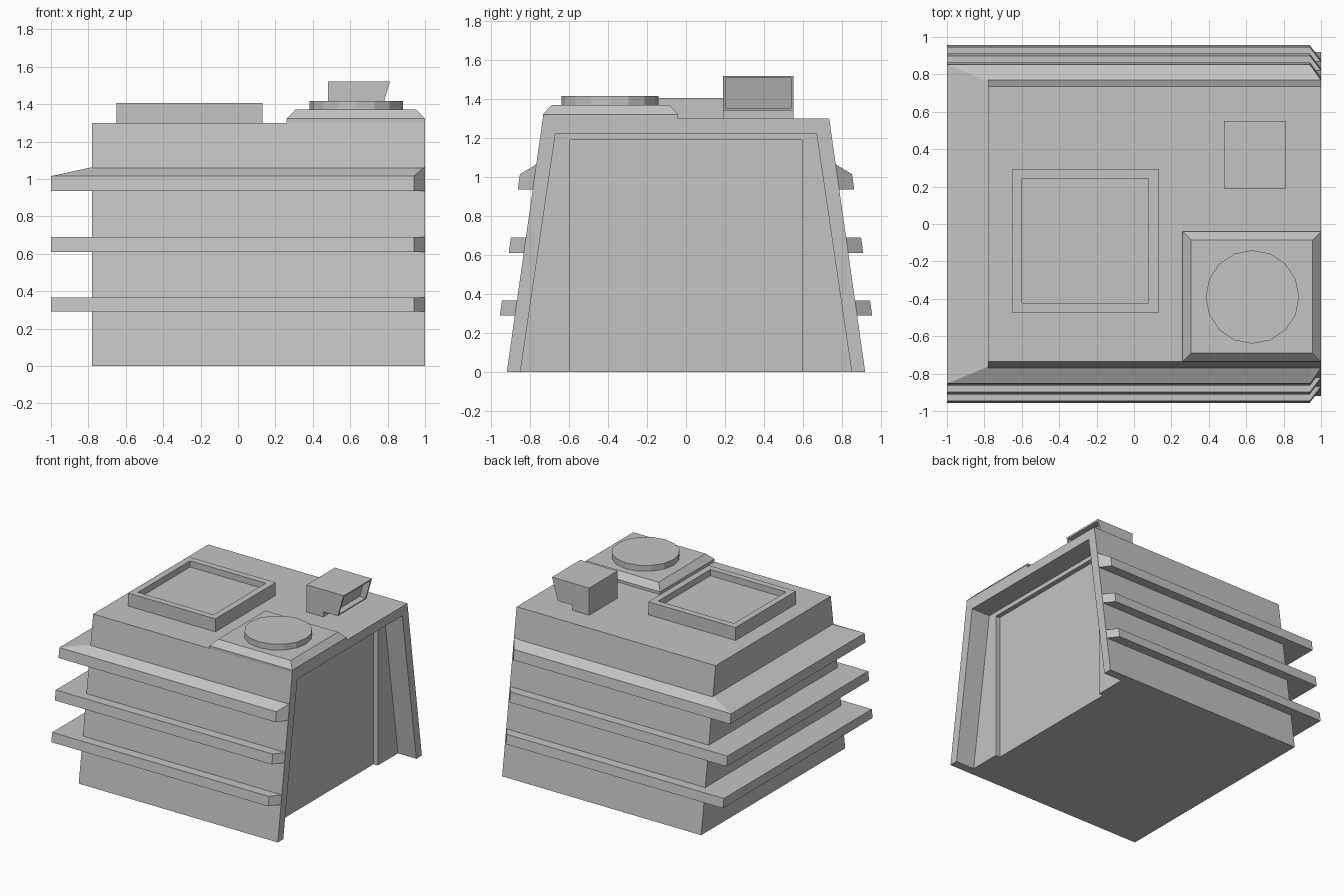
import bpy, bmesh, math

default = bpy.data.objects.get("Cube")
if default:
    bpy.data.objects.remove(default, do_unlink=True)

GREY = (0.55, 0.55, 0.55, 1)
mat = bpy.data.materials.new("plain_grey")
mat.use_nodes = True
mat.diffuse_color = GREY
mat.node_tree.nodes["Principled BSDF"].inputs["Base Color"].default_value = GREY


def finish(name, bm):
    bmesh.ops.recalc_face_normals(bm, faces=bm.faces)
    mesh = bpy.data.meshes.new(name)
    bm.to_mesh(mesh)
    bm.free()
    mesh.materials.append(mat)
    ob = bpy.data.objects.new(name, mesh)
    bpy.context.collection.objects.link(ob)
    return ob


def loft(name, rings):
    """Skin a list of equal-length closed rings and cap both ends."""
    bm = bmesh.new()
    loops = [[bm.verts.new(p) for p in ring] for ring in rings]
    n = len(loops[0])
    for a, b in zip(loops, loops[1:]):
        for i in range(n):
            j = (i + 1) % n
            bm.faces.new((a[i], a[j], b[j], b[i]))
    bm.faces.new(loops[0])
    bm.faces.new(loops[-1])
    return finish(name, bm)


def prism_x(name, profile, x0, x1):
    return loft(name, [[(x, y, z) for y, z in profile] for x in (x0, x1)])


def prism_y(name, profile, y0, y1):
    return loft(name, [[(x, y, z) for x, z in profile] for y in (y0, y1)])


def rect(x0, x1, y0, y1, z, inset=0):
    x0, x1, y0, y1 = x0 + inset, x1 - inset, y0 + inset, y1 - inset
    return [(x0, y0, z), (x1, y0, z), (x1, y1, z), (x0, y1, z)]


def cut(ob, cutter):
    mod = ob.modifiers.new("cut", "BOOLEAN")
    mod.operation, mod.solver, mod.object = "DIFFERENCE", "EXACT", cutter
    bpy.context.view_layer.objects.active = ob
    bpy.ops.object.modifier_apply(modifier=mod.name)
    bpy.data.objects.remove(cutter, do_unlink=True)


def half(z):
    """Half depth of the tapering body at height z."""
    return 0.92 - 0.142 * z


def trapezoid(yb, zb, yt, zt):
    return [(-yb, zb), (yb, zb), (yt, zt), (-yt, zt)]


# Tapered body with a recessed doorway and a deeper inner panel
BACK, SIDE, ROOF = -0.78, 1.0, 1.3
body = prism_x("body", trapezoid(half(0), 0, half(ROOF), ROOF), BACK, SIDE)
cut(body, prism_x("doorway_cutter", trapezoid(0.865, -0.1, 0.67, 1.225), 0.835, 1.1))
cut(body, prism_x("panel_cutter", trapezoid(0.595, -0.1, 0.595, 1.19), 0.797, 0.9))

# Ledges wrapping three sides, tapering into the body at the doorway end
OUT, SINK = 0.077, 0.01


def ledge(name, z0, z1, z2):
    def station(x_in, x_out, off, z_out, side):
        return [(x_in, side * (half(z0) - SINK), z0),
                (x_out, side * (half(z0) + off), z0),
                (x_out, side * (half(z_out) + off), z_out),
                (x_in, side * (half(z2) - SINK), z2)]

    rings = []
    for side in (1, -1):
        run = [station(0.999, 0.999, 0, z2, side),
               station(0.94, 0.94, OUT, z1, side),
               station(BACK + SINK, -1.0, OUT, z1, side)]
        rings += run if side == 1 else run[::-1]
    loft(name, rings)


ledge("lower_ledge", 0.29, 0.365, 0.365)
ledge("middle_ledge", 0.61, 0.69, 0.69)
ledge("upper_ledge", 0.935, 1.015, 1.065)

# Roof hatch: raised tray with a sunken floor
tray = (-0.65, 0.13, -0.475, 0.295)
loft("roof_hatch", [rect(*tray, ROOF), rect(*tray, 1.405),
                    rect(*tray, 1.405, 0.052), rect(*tray, 1.355, 0.052)])

# Bevelled plinth with a round cap
plinth = (0.26, SIDE, half(ROOF) * -1, -0.04)
loft("cap_plinth", [rect(*plinth, ROOF), rect(*plinth, 1.322),
                    rect(*plinth, 1.37, 0.046)])
SIDES = 16
loft("round_cap", [[(0.633 + 0.25 * math.cos(math.tau * i / SIDES),
                     -0.39 + 0.25 * math.sin(math.tau * i / SIDES), z)
                    for i in range(SIDES)] for z in (1.37, 1.417)])

# Hooded lamp box on a foot, with a sunken slanted face
hood = prism_y("lamp_box", [(0.48, ROOF), (0.63, ROOF), (0.63, 1.342),
                            (0.76, 1.342), (0.812, 1.52), (0.48, 1.52)], 0.19, 0.552)
cut(hood, prism_y("lamp_cutter", [(0.71, 1.354), (0.85, 1.354),
                                  (0.85, 1.508), (0.755, 1.508)], 0.203, 0.539))
